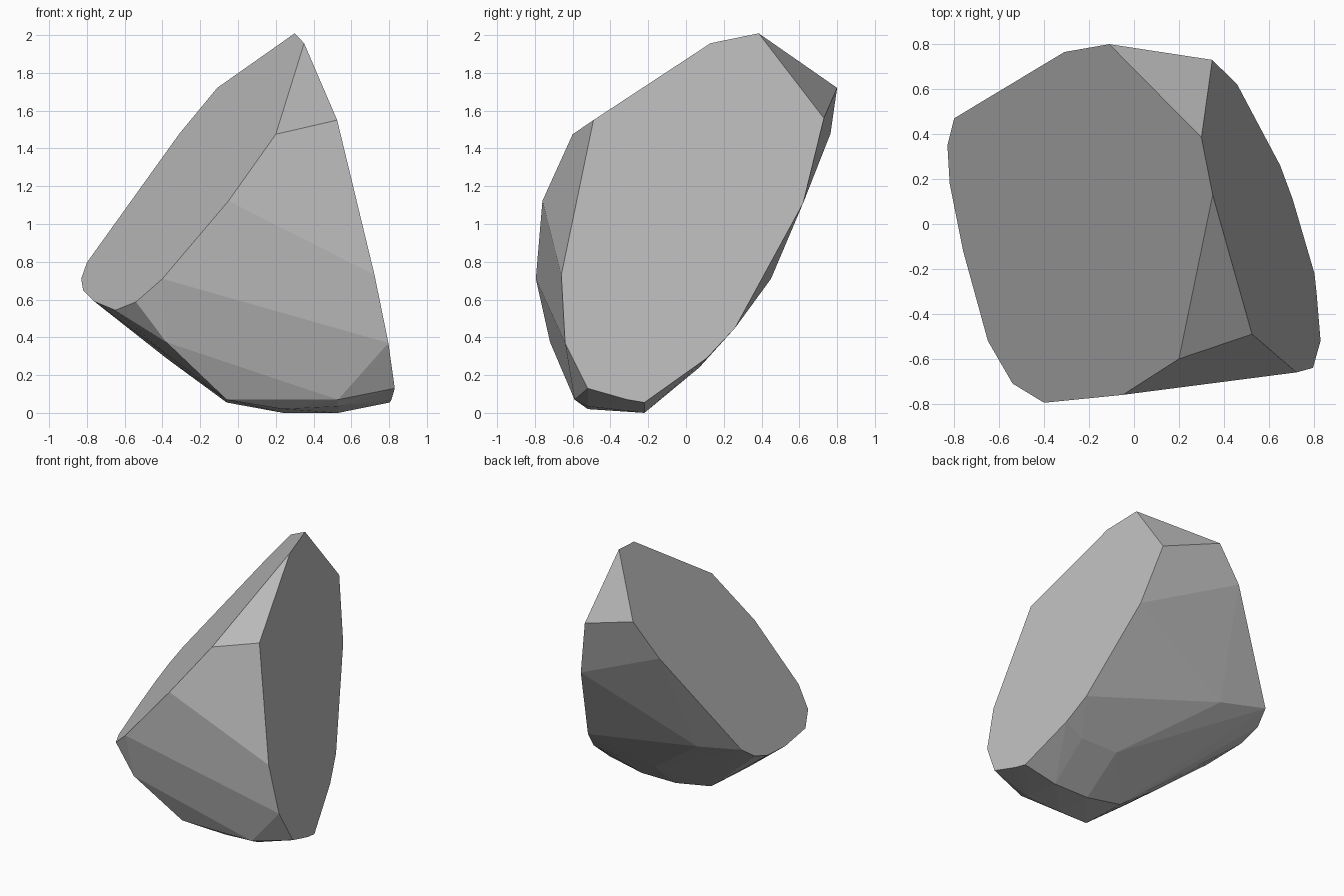
import bpy, bmesh, math

# Sloping cut on the left: outline in (x, y), height from its plane
left_cut = [(x, y, 1.504 + 1.136 * x + 0.427 * y) for x, y in [
    (0.30, 0.385), (-0.11, 0.80), (-0.31, 0.765), (-0.80, 0.47), (-0.83, 0.35),
    (-0.82, 0.18), (-0.76, -0.12), (-0.65, -0.52), (-0.54, -0.71),
    (-0.40, -0.795), (-0.05, -0.76), (0.20, -0.60), (0.35, 0.13)]]

# Steep cut on the right: outline in (y, z), x from its plane
right_cut = [(0.783 - 0.143 * y - 0.2117 * z, y, z) for y, z in [
    (-0.49, 1.55), (-0.66, 0.73), (-0.64, 0.37), (-0.52, 0.13), (-0.31, 0.07),
    (-0.22, 0.055), (0.11, 0.29), (0.26, 0.45), (0.62, 1.11), (0.73, 1.56)]]

# Worn corners of the front, underside and back
worn = [(-0.38, -0.72, 0.375),
        (-0.06, -0.59, 0.07), (0.24, -0.59, 0.07), (0.53, -0.59, 0.07),
        (0.24, -0.52, 0.02), (0.53, -0.52, 0.035),
        (0.24, -0.22, 0.0), (0.53, -0.22, 0.0), (-0.06, -0.22, 0.055),
        (-0.38, -0.50, 0.31), (-0.38, -0.22, 0.29),
        (0.22, 0.07, 0.24), (0.53, 0.07, 0.24),
        (-0.09, 0.34, 0.58), (-0.41, 0.45, 0.71), (0.32, 0.62, 1.11)]

# Solid faceted rock wrapped around the corners
bm = bmesh.new()
for p in left_cut + right_cut + worn:
    bm.verts.new(p)
res = bmesh.ops.convex_hull(bm, input=bm.verts[:])
loose = [v for v in bm.verts if not v.link_faces]
bmesh.ops.delete(bm, geom=loose, context='VERTS')
bmesh.ops.dissolve_limit(bm, angle_limit=math.radians(1.5),
                         verts=bm.verts[:], edges=bm.edges[:])
bmesh.ops.recalc_face_normals(bm, faces=bm.faces[:])
mesh = bpy.data.meshes.new("rock")
bm.to_mesh(mesh)
bm.free()

stone = bpy.data.materials.new("stone grey")
stone.diffuse_color = (0.5, 0.5, 0.5, 1)
mesh.materials.append(stone)
rock = bpy.data.objects.new("rock", mesh)
bpy.context.collection.objects.link(rock)
